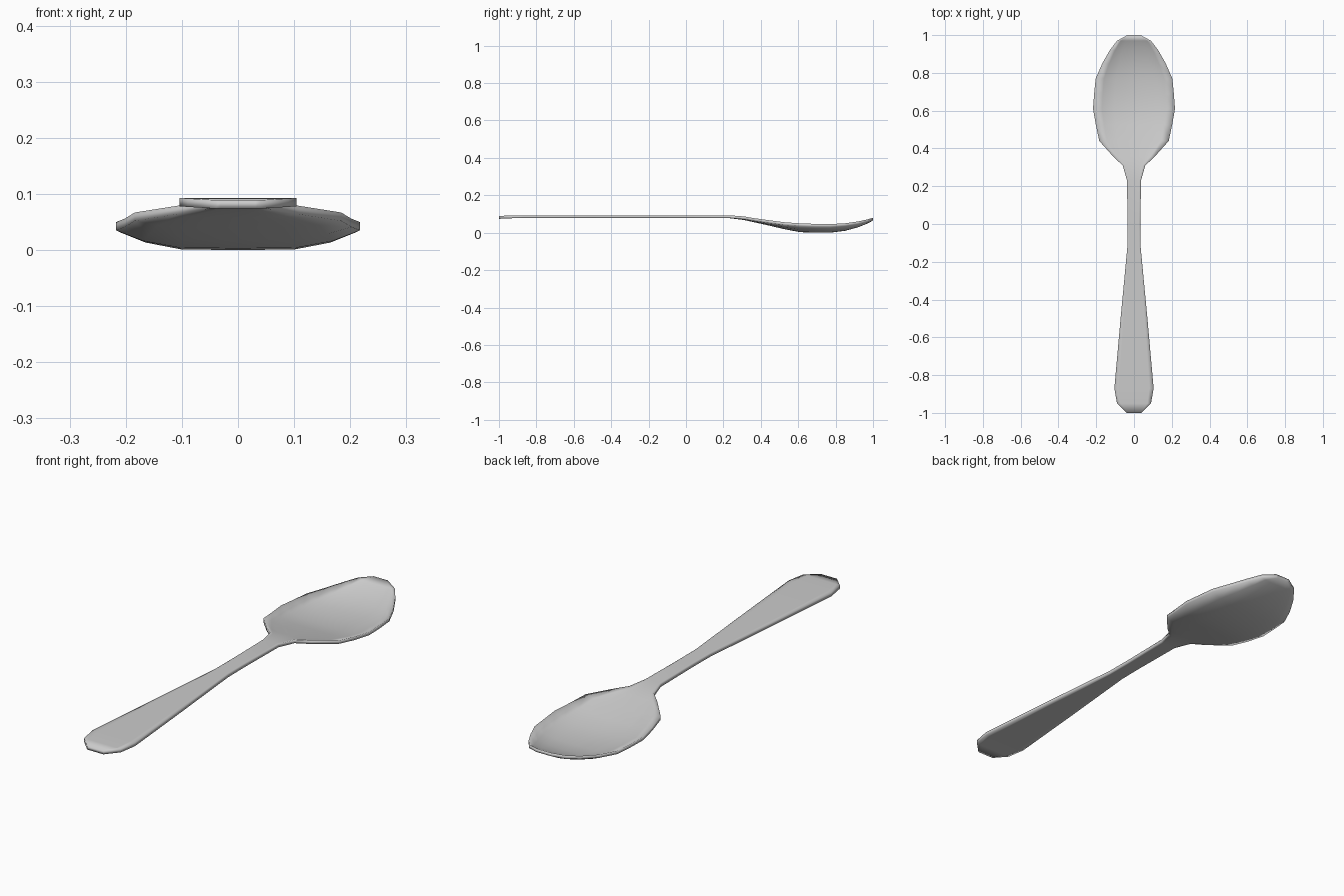
import bpy, bmesh

THICK = 0.015

# Stations along the spoon: y, half width, rim underside z, floor underside z
stations = [
    (-1.00, 0.040, 0.074, 0.074),
    (-0.95, 0.090, 0.077, 0.077),
    (-0.87, 0.104, 0.078, 0.078),
    (-0.50, 0.071, 0.078, 0.078),
    (-0.12, 0.035, 0.078, 0.078),
    (0.00, 0.034, 0.078, 0.078),
    (0.23, 0.037, 0.078, 0.078),
    (0.31, 0.060, 0.072, 0.068),
    (0.355, 0.108, 0.064, 0.058),
    (0.44, 0.184, 0.052, 0.039),
    (0.525, 0.202, 0.041, 0.019),
    (0.61, 0.217, 0.035, 0.003),
    (0.69, 0.211, 0.032, 0.000),
    (0.77, 0.203, 0.031, 0.000),
    (0.85, 0.168, 0.035, 0.010),
    (0.92, 0.128, 0.045, 0.029),
    (0.97, 0.090, 0.056, 0.049),
    (1.00, 0.035, 0.065, 0.065),
]

# Cross-section: position across the width, share of the rise from floor to rim
half = [(1.0, 1.0), (0.78, 0.42), (0.48, 0.04)]
across = [(-u, f) for u, f in half] + [(0.0, 0.0)] + half[::-1]

# One closed loop per station, bridged into a single skin
bm = bmesh.new()
rings = []
for y, w, rim, floor in stations:
    pts = [(u * w, y, floor + (rim - floor) * f) for u, f in across]
    ring = [bm.verts.new(p) for p in pts]
    ring += [bm.verts.new((x, y, z + THICK)) for x, y, z in reversed(pts)]
    rings.append(ring)

n = len(rings[0])
for a, b in zip(rings, rings[1:]):
    for i in range(n):
        j = (i + 1) % n
        bm.faces.new((a[i], a[j], b[j], b[i]))

# End caps in strips from bottom edge to top edge
for ring in (rings[0], rings[-1]):
    for i in range(n // 2 - 1):
        bm.faces.new((ring[i], ring[i + 1], ring[n - 2 - i], ring[n - 1 - i]))

bmesh.ops.recalc_face_normals(bm, faces=bm.faces)
for f in bm.faces:
    f.smooth = True

mesh = bpy.data.meshes.new("spoon")
bm.to_mesh(mesh)
bm.free()
spoon = bpy.data.objects.new("spoon", mesh)
bpy.context.collection.objects.link(spoon)
